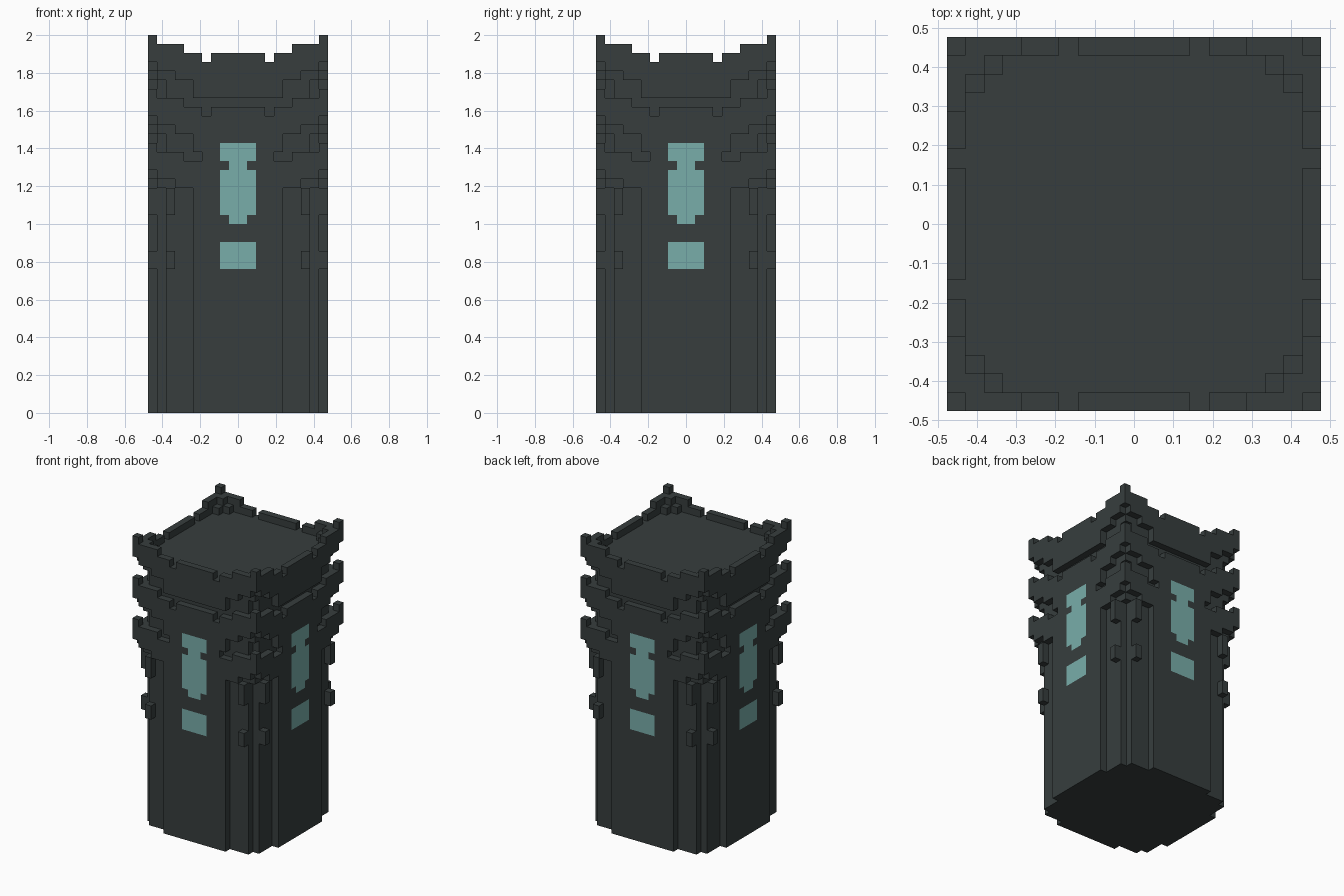
import bpy, bmesh

if "Cube" in bpy.data.objects:
    bpy.data.objects.remove(bpy.data.objects["Cube"])

U = 2 / 42  # one block


def material(name, rgb):
    m = bpy.data.materials.new(name)
    m.diffuse_color = (*rgb, 1)
    m.use_nodes = True
    m.node_tree.nodes["Principled BSDF"].inputs["Base Color"].default_value = m.diffuse_color
    return m


STONE = material("dark stone", (0.038, 0.048, 0.048))
GLOW = material("pale turquoise", (0.19, 0.42, 0.40))


def finish(name, bm, mat):
    me = bpy.data.meshes.new(name)
    bm.to_mesh(me)
    bm.free()
    me.materials.append(mat)
    ob = bpy.data.objects.new(name, me)
    bpy.context.collection.objects.link(ob)
    return ob


def idx(i):
    """Distance index of a block from the centre line: 0 at centre, 9 at the edge."""
    return i if i >= 0 else -1 - i


def ring():
    """Every column of the outermost ring, with its distance along the wall."""
    for i in range(-10, 10):
        for j in range(-10, 10):
            if max(idx(i), idx(j)) == 9:
                yield i, j, min(idx(i), idx(j))


# body: stepped footprint with a flat roof floor
body = set()
for i in range(-10, 10):
    for j in range(-10, 10):
        a, b = sorted((idx(i), idx(j)))
        if b == 9:
            top = 34 if a < 3 else 33 if a < 4 else 28 if a < 5 else 0
        else:
            top = 0 if a == 8 else 39
        body |= {(i, j, k) for k in range(top)}

# three flared tiers, the same curved outline repeated six blocks apart
BOTTOM = [35, 35, 35, 35, 35, 37, 37, 38, 38, 39]
TOP = [40, 40, 40, 39, 40, 40, 41, 41, 41, 42]
tiers = []
for n in range(3):
    s = set()
    for i, j, a in ring():
        s |= {(i, j, k - 6 * n) for k in range(BOTTOM[a], TOP[a])}
    for i in range(-9, 9):
        for j in range(-9, 9):
            a, b = sorted((idx(i), idx(j)))
            if (a, b) == (8, 8):
                s |= {(i, j, k - 6 * n) for k in range(37, 41)}
            elif (a, b) == (7, 8) and n == 0:
                s.add((i, j, 39))
    tiers.append(s - body)

# small blocks on the corner columns
studs = set()
for i, j, a in ring():
    if a == 7:
        studs |= {(i, j, k) for k in (22, 23, 24, 16, 17)}

# corner shafts behind the tiers, filling the inner corner up high is left open
everything = body.union(studs, *tiers)
AXES = [(1, 0, 0), (-1, 0, 0), (0, 1, 0), (0, -1, 0), (0, 0, 1), (0, 0, -1)]


def block_object(name, cells):
    """Mesh of only the exposed block faces, merged where they are flat."""
    bm = bmesh.new()
    for c in cells:
        for d in AXES:
            if tuple(p + q for p, q in zip(c, d)) in everything:
                continue
            ax = [abs(v) for v in d].index(1)
            u, v = (ax + 1) % 3, (ax + 2) % 3
            pts = []
            for du, dv in ((0, 0), (1, 0), (1, 1), (0, 1)):
                p = list(c)
                p[ax] += d[ax] > 0
                p[u] += du
                p[v] += dv
                pts.append(bm.verts.new([w * U for w in p]))
            bm.faces.new(pts if d[ax] > 0 else pts[::-1])
    bmesh.ops.remove_doubles(bm, verts=bm.verts[:], dist=1e-4)
    bmesh.ops.dissolve_limit(bm, angle_limit=0.02, verts=bm.verts[:], edges=bm.edges[:])
    finish(name, bm, STONE)


block_object("tower_body", body)
for name, s in zip(("crown_tier", "middle_tier", "lower_tier"), tiers):
    block_object(name, s)
block_object("corner_studs", studs)

# glowing windows on all four walls: (half width, bottom, top) in blocks
PANES = [(1, 21, 22), (2, 22, 27), (1, 27, 28), (2, 28, 30), (2, 16, 19)]
for n, side in enumerate(("front", "right", "back", "left")):
    bm = bmesh.new()
    for w, z0, z1 in PANES:
        y = -10 - 0.05
        quad = []
        for x, z in ((-w, z0), (w, z0), (w, z1), (-w, z1)):
            px, py = x, y
            for _ in range(n):
                px, py = -py, px
            quad.append(bm.verts.new((px * U, py * U, z * U)))
        bm.faces.new(quad)
    finish(side + "_window", bm, GLOW)
